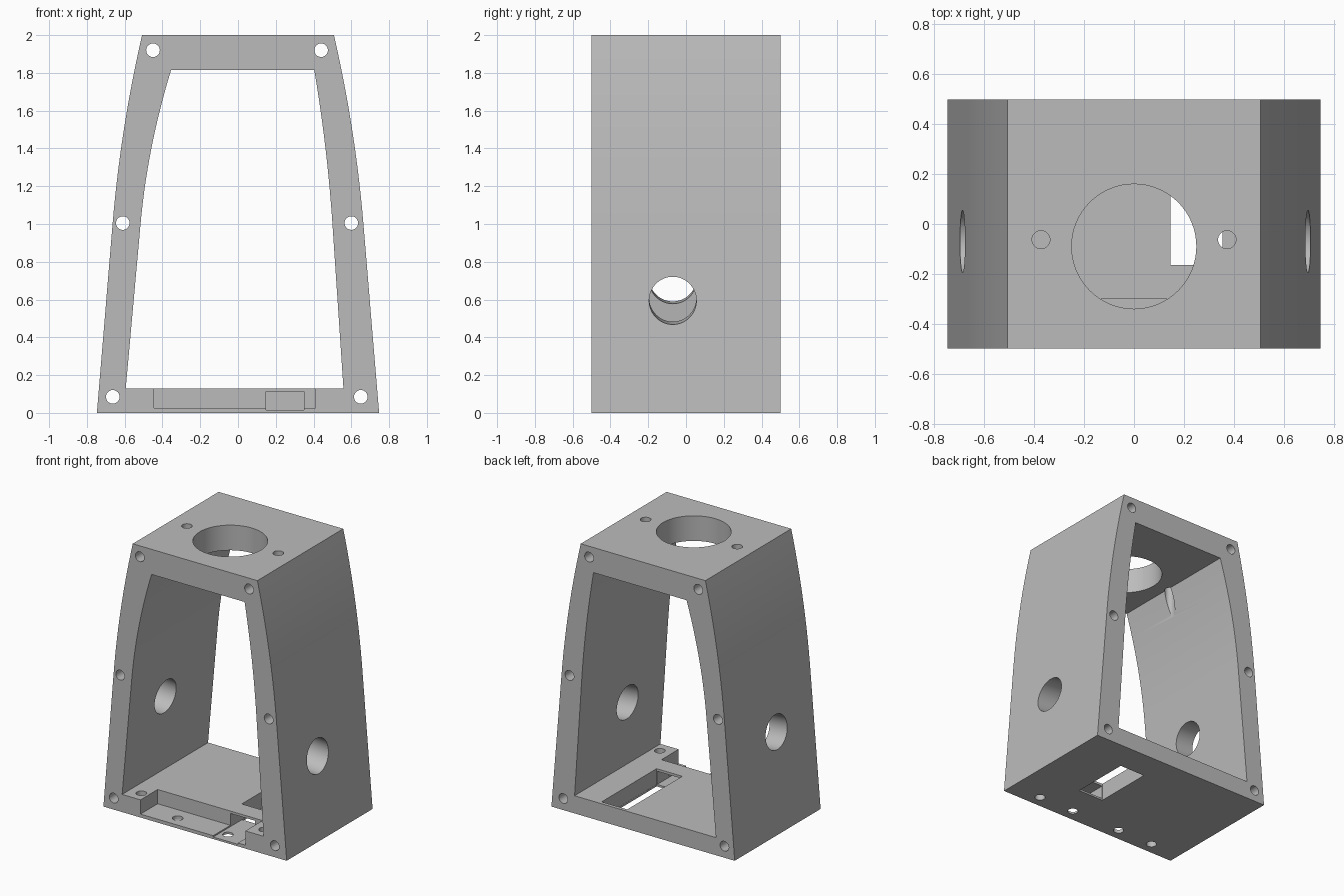
import bpy, bmesh, math
from mathutils import Vector

cube = bpy.data.objects.get("Cube")
if cube:
    bpy.data.objects.remove(cube, do_unlink=True)

grey = bpy.data.materials.new("matte grey")
grey.use_nodes = True
grey.diffuse_color = (0.5, 0.5, 0.5, 1)
grey.node_tree.nodes["Principled BSDF"].inputs["Base Color"].default_value = (0.5, 0.5, 0.5, 1)


def make_object(name, bm):
    bmesh.ops.recalc_face_normals(bm, faces=bm.faces[:])
    mesh = bpy.data.meshes.new(name)
    bm.to_mesh(mesh)
    bm.free()
    mesh.materials.append(grey)
    obj = bpy.data.objects.new(name, mesh)
    bpy.context.collection.objects.link(obj)
    return obj


def prism(name, outline, depth):
    """Extrude an x-z outline along y."""
    bm = bmesh.new()
    face = bm.faces.new([bm.verts.new((x, -depth, z)) for x, z in outline])
    ext = bmesh.ops.extrude_face_region(bm, geom=[face])
    moved = [v for v in ext["geom"] if isinstance(v, bmesh.types.BMVert)]
    bmesh.ops.translate(bm, verts=moved, vec=(0, 2 * depth, 0))
    return make_object(name, bm)


def box(name, x, y, z):
    bm = bmesh.new()
    bmesh.ops.create_cube(bm, size=1)
    for v in bm.verts:
        v.co = [lo + (hi - lo) * (c + 0.5) for c, (lo, hi) in zip(v.co, (x, y, z))]
    return make_object(name, bm)


def rod(name, start, end, radius, sides=32):
    start, end = Vector(start), Vector(end)
    axis = end - start
    bm = bmesh.new()
    bmesh.ops.create_cone(bm, cap_ends=True, segments=sides, radius1=radius,
                          radius2=radius, depth=axis.length)
    turn = axis.to_track_quat('Z', 'Y').to_matrix()
    bmesh.ops.rotate(bm, verts=bm.verts[:], matrix=turn)
    bmesh.ops.translate(bm, verts=bm.verts[:], vec=(start + end) / 2)
    return make_object(name, bm)


def wall(base, slope, bend, bottom, top, steps=14):
    """Wall line: straight up to z = 1, then curving inward."""
    heights = [bottom] + [1 + (top - 1) * i / steps for i in range(steps + 1)]
    return [(base - slope * z - bend * (z - 1) ** 2 * (z > 1), z) for z in heights]


def mirror(points):
    return [(-x, z) for x, z in reversed(points)]


# Tapered housing and its slightly uneven opening
outer = wall(0.747, 0.083, 0.073, 0, 2)
housing = prism("housing", outer + mirror(outer), 0.5)
inner_left = wall(0.567, 0.067, 0.0625, 0.13, 1.815)
inner_right = wall(0.606, 0.09, 0.133, 0.13, 1.815)
cutters = [prism("opening", inner_left + mirror(inner_right), 0.7)]

# Round opening and screw holes in the top
cutters.append(rod("top_opening", (0, -0.09, 1.6), (0, -0.09, 2.2), 0.25, 64))
for side in (-1, 1):
    x = 0.373 * side
    cutters.append(rod("top_screw_hole", (x, -0.063, 1.5), (x, -0.063, 2.2), 0.036))

# Tilted hole through both side walls
cutters.append(rod("side_hole", (1, -0.07, 0.568), (-1, -0.07, 0.742), 0.125, 64))

# Screw holes running front to back through the frame
for x, z in ((-0.45, 1.92), (0.44, 1.92), (-0.61, 1.005), (0.6, 1.005),
             (-0.663, 0.085), (0.65, 0.085)):
    cutters.append(rod("frame_screw_hole", (x, -0.7, z), (x, 0.7, z), 0.036))

# Recess, cable channel and slot in the floor
cutters.append(box("front_recess", (-0.445, 0.41), (-0.7, -0.3), (0.025, 0.2)))
cutters.append(box("cable_channel", (0.148, 0.35), (-0.72, -0.1), (0.015, 0.112)))
cutters.append(box("slot_pocket", (0.146, 0.355), (-0.165, 0.475), (0.014, 0.22)))
cutters.append(box("floor_slot", (0.147, 0.354), (-0.164, 0.28), (-0.1, 0.24)))

# Mounting holes along the front of the floor
for x in (-0.5, -0.205, 0.205, 0.5):
    cutters.append(rod("floor_screw_hole", (x, -0.41, -0.1), (x, -0.41, 0.25), 0.036))

# Cut everything out of the housing
bpy.context.view_layer.objects.active = housing
for cutter in cutters:
    cutter.hide_render = True
    mod = housing.modifiers.new("cut", 'BOOLEAN')
    mod.operation = 'DIFFERENCE'
    mod.solver = 'EXACT'
    mod.object = cutter
    bpy.ops.object.modifier_apply(modifier=mod.name)
    bpy.data.objects.remove(cutter, do_unlink=True)

bpy.ops.object.select_all(action='DESELECT')
housing.select_set(True)
bpy.ops.object.shade_smooth_by_angle(angle=math.radians(30))
